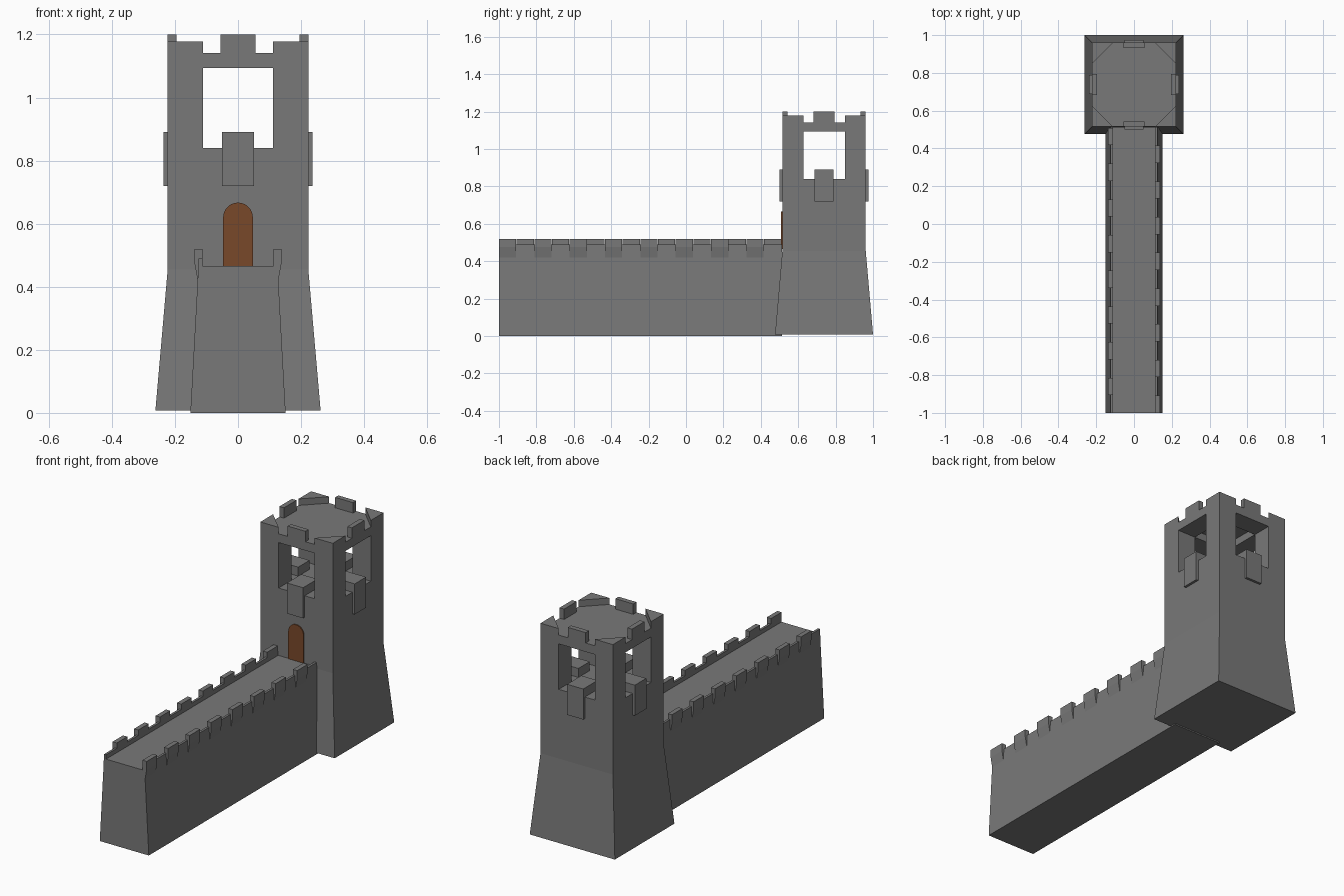
import bpy, bmesh, math

if "Cube" in bpy.data.objects:
    bpy.data.objects.remove(bpy.data.objects["Cube"])

CY = 0.738      # tower centre in y
R = 0.223       # tower shaft half width
W = 0.111       # window half width


def material(name, colour):
    mat = bpy.data.materials.new(name)
    mat.diffuse_color = colour
    mat.use_nodes = True
    mat.node_tree.nodes["Principled BSDF"].inputs["Base Color"].default_value = mat.diffuse_color
    return mat


stone = material("stone", (0.19, 0.19, 0.19, 1))
wood = material("door_wood", (0.19, 0.065, 0.023, 1))


def make(name, bm, mat=stone):
    bmesh.ops.recalc_face_normals(bm, faces=bm.faces)
    me = bpy.data.meshes.new(name)
    bm.to_mesh(me)
    bm.free()
    me.materials.append(mat)
    ob = bpy.data.objects.new(name, me)
    bpy.context.collection.objects.link(ob)


def loft(bm, rings):
    """Closed solid through matching rings of points."""
    vs = [[bm.verts.new(p) for p in ring] for ring in rings]
    n = len(vs[0])
    for a, b in zip(vs, vs[1:]):
        for i in range(n):
            j = (i + 1) % n
            bm.faces.new((a[i], a[j], b[j], b[i]))
    bm.faces.new(vs[0][::-1])
    bm.faces.new(vs[-1])


def along_y(bm, profile, y0, y1):
    loft(bm, [[(x, y, z) for x, z in profile] for y in (y0, y1)])


def along_z(bm, outline, z0, z1):
    loft(bm, [[(x, y, z) for x, y in outline] for z in (z0, z1)])


def square(h, z):
    return [(sx * h, CY + sy * h, z) for sx, sy in ((-1, -1), (1, -1), (1, 1), (-1, 1))]


def four_sides(name, half, inner, outer, z0, z1):
    """A box centred on each of the four tower sides."""
    bm = bmesh.new()
    for k in range(4):
        c, s = round(math.cos(k * math.pi / 2)), round(math.sin(k * math.pi / 2))
        pts = [(-half, -outer), (half, -outer), (half, -inner), (-half, -inner)]
        along_z(bm, [(c * x - s * y, CY + s * x + c * y) for x, y in pts], z0, z1)
    make(name, bm)


# Curtain wall with sunken walkway
right = [(0.151, 0), (0.128, 0.42), (0.125, 0.49), (0.112, 0.49), (0.112, 0.466)]
bm = bmesh.new()
along_y(bm, right + [(-x, z) for x, z in reversed(right)], -1, 0.513)
make("curtain_wall", bm)

# Wall merlons, staggered between the two sides
merlon = [(0.112, 0.466), (0.112, 0.52), (0.138, 0.52), (0.138, 0.475), (0.128, 0.42), (0.118, 0.42)]
for name, side, start in (("wall_merlons_right", 1, -1.0), ("wall_merlons_left", -1, -0.906)):
    bm = bmesh.new()
    for i in range(8):
        y = start + i * 0.189
        along_y(bm, [(side * x, z) for x, z in merlon], y, y + 0.092)
    make(name, bm)

# Tower: flared base and shaft up to the lookout floor
bm = bmesh.new()
loft(bm, [square(0.262, 0.007), square(R, 0.455), square(R, 0.84)])
make("tower_body", bm)

# Corner piers of the lookout and triangular corner merlons
piers, corners = bmesh.new(), bmesh.new()
for sx in (-1, 1):
    for sy in (-1, 1):
        o, a = (sx * R, CY + sy * R), (sx * W, CY + sy * R)
        b = (sx * R, CY + sy * W)
        along_z(piers, [o, a, (sx * W, CY + sy * W), b], 0.84, 1.135)
        along_z(corners, [o, a, b], 1.142, 1.178)
make("lookout_piers", piers)
make("corner_merlons", corners)

# Lintels over the openings, carrying a thin roof
four_sides("lintels", W, W, R, 1.093, 1.135)
bm = bmesh.new()
loft(bm, [square(R, 1.135), square(R, 1.142)])
make("tower_roof", bm)

# Middle merlons and breastwork blocks in the openings
four_sides("roof_merlons", 0.055, 0.195, R, 1.142, 1.2)
four_sides("lookout_breastworks", 0.05, W, 0.237, 0.72, 0.89)

# Arched door onto the walkway
r = 0.047
arch = [(r * math.cos(i * math.pi / 14), 0.62 + r * math.sin(i * math.pi / 14)) for i in range(15)]
bm = bmesh.new()
along_y(bm, [(-r, 0.466), (r, 0.466)] + arch, 0.509, 0.53)
make("door", bm, wood)
